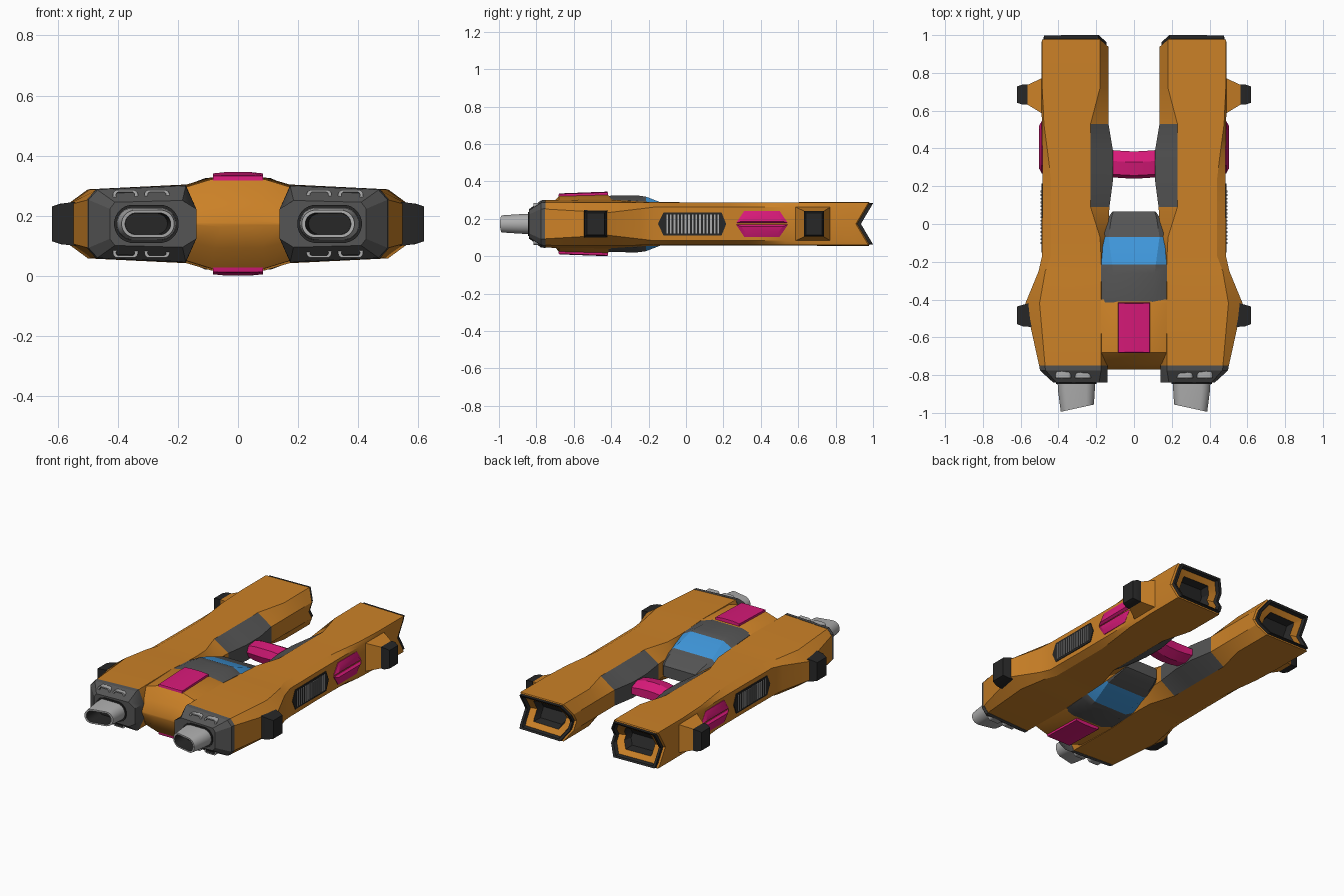
import bpy, bmesh
from math import pi, cos, sin, radians

if "Cube" in bpy.data.objects:
    bpy.data.objects.remove(bpy.data.objects["Cube"])

ZC = 0.1725  # the ship is symmetric above and below this height


def material(name, r, g, b):
    m = bpy.data.materials.new(name)
    m.diffuse_color = (r, g, b, 1)
    m.use_nodes = True
    m.node_tree.nodes["Principled BSDF"].inputs["Base Color"].default_value = m.diffuse_color
    return m


ORANGE = material("orange", .6, .22, .02)
PINK = material("pink", .68, .01, .19)
BLUE = material("blue", .05, .31, .71)
GREY = material("dark_grey", .09, .09, .09)
BLACK = material("black", .02, .02, .02)
LIGHT = material("light_grey", .42, .42, .42)


def skin(name, rings, mats, pick=None, split=False, mirror="", angle=25):
    """Join rings of points into a closed skin; split caps fold along the mid height."""
    bm = bmesh.new()
    vs = [[bm.verts.new(p) for p in r] for r in rings]
    n = len(rings[0])
    for i in range(len(rings) - 1):
        for j in range(n):
            k = (j + 1) % n
            f = bm.faces.new((vs[i][j], vs[i][k], vs[i + 1][k], vs[i + 1][j]))
            f.material_index = pick(i, j) if pick else 0
    for r, i in ((vs[0], 0), (vs[-1], len(rings) - 2)):
        h = n // 2
        for c in ([r[:h + 1], r[h:] + r[:1]] if split else [r]):
            f = bm.faces.new(c)
            f.material_index = pick(i, 0) if pick else 0
    bmesh.ops.recalc_face_normals(bm, faces=bm.faces)
    me = bpy.data.meshes.new(name)
    bm.to_mesh(me)
    bm.free()
    ob = bpy.data.objects.new(name, me)
    bpy.context.collection.objects.link(ob)
    ob.location.z = ZC
    for m in mats:
        me.materials.append(m)
    if mirror:
        md = ob.modifiers.new("Mirror", "MIRROR")
        md.use_axis = ("x" in mirror, False, "z" in mirror)
        md.use_mirror_merge = False
    bpy.ops.object.select_all(action="DESELECT")
    ob.select_set(True)
    bpy.context.view_layer.objects.active = ob
    bpy.ops.object.shade_smooth_by_angle(angle=radians(angle))
    return ob


def ring(y, upper, notch=0):
    """Full section from its upper half, given from mid height to mid height."""
    pts = upper + [(x, -z) for x, z in reversed(upper[1:-1])]
    return [(x, y - notch * (1 - abs(z) / .118), z) for x, z in pts]


def rect(x, y0, y1, z):
    return [(x, y0, -z), (x, y1, -z), (x, y1, z), (x, y0, z)]


def box(name, x0, x1, y0, y1, z0, z1, mat, mirror=""):
    return skin(name, [[(x, y0, z0), (x, y1, z0), (x, y1, z1), (x, y0, z1)]
                       for x in (x0, x1)], [mat], mirror=mirror)


def stadium(cx, cz, w, h, y, slant=0, n=24):
    """Flat-sided oval around the y axis."""
    out = []
    for k in range(n):
        a = 2 * pi * (k + .5) / n
        x = (w - h) * (1 if cos(a) > 0 else -1) + h * cos(a)
        out.append((cx + x, y - slant * x, cz + h * sin(a)))
    return out


# Side hulls: y, inner mid x, inner top x, top, outer top x, outer top, outer x, shoulder
STATIONS = [
    (-.76, .14, .175, .127, .47, .114, .50, .080),
    (-.42, .15, .175, .131, .50, .115, .575, .060),
    (-.25, .15, .175, .120, .47, .114, .505, .080),
    (-.17, .15, .175, .117, .44, .114, .487, .090),
    (-.07, .14, .180, .116, .44, .114, .487, .090),
    (.09, .13, .230, .115, .44, .114, .485, .090),
    (.24, .11, .230, .115, .44, .114, .485, .090),
    (.38, .11, .230, .115, .457, .114, .485, .090),
    (.53, .135, .230, .115, .477, .114, .488, .090),
    (.72, .135, .180, .117, .486, .114, .490, .090),
    (.90, .135, .180, .118, .486, .114, .490, .090),
]


def hull_half(xi, xt, h, xo, h2, xs, s):
    return [(xi, 0), (xi, .05), (xt, h), (xo, h2), (xs, s), (xs, 0)]


rings = [ring(s[0], hull_half(*s[1:])) for s in STATIONS]
end = hull_half(*STATIONS[-1][1:])
# notched tail end with stepped trim
for scale, y in ((1, .978), (.94, .985), (.94, 1.005), (.85, 1.005), (.81, .985), (.58, .975), (.5, .93)):
    rings.append(ring(y, [(.315 + (x - .315) * scale, z * scale) for x, z in end], .07))


def hull_mat(i, j):
    if 5 <= i <= 7 and j in (0, 1, 8, 9):
        return 1
    return 2 if i in (12, 13, 14, 16) else 0


skin("side_hull", rings, [ORANGE, GREY, BLACK], hull_mat, True, "x")

# Engine caps
skin("engine_cap", [
    ring(-.75, hull_half(.139, .174, .129, .472, .116, .502, .082)),
    ring(-.775, hull_half(.139, .174, .126, .468, .113, .498, .08)),
    ring(-.84, hull_half(.139, .185, .078, .41, .072, .427, .05))], [GREY], split=True, mirror="x")

# Main nozzles with a slanted hollow mouth, and small vents above and below
skin("nozzle_collar", [stadium(.305, 0, .108, .064, -.82), stadium(.305, 0, .108, .064, -.846)],
     [BLACK], mirror="x")
skin("main_nozzle", [
    stadium(.305, 0, .1, .055, -.83), stadium(.305, 0, .098, .053, -.88),
    stadium(.3, 0, .088, .046, -.975, .22), stadium(.3, 0, .076, .036, -.975, .22),
    stadium(.305, 0, .07, .034, -.87)],
    [LIGHT, BLACK], lambda i, j: int(i == 3), mirror="x")
for k, x in enumerate((.27, .375)):
    skin(f"small_vent_{k}", [
        stadium(x, .096, .042, .017, -.77), stadium(x, .096, .042, .017, -.815),
        stadium(x, .096, .031, .010, -.815), stadium(x, .096, .031, .010, -.795)],
        [LIGHT, BLACK], lambda i, j: int(i == 2), mirror="xz")


def mid_half(w, e, wt, h):
    return [(-w, 0), (-w, e), (-wt, h), (wt, h), (w, e), (w, 0)]


# Central nose block
skin("nose_block", [
    ring(-.77, mid_half(.14, .004, .05, .01)),
    ring(-.74, mid_half(.165, .06, .08, .08)),
    ring(-.68, mid_half(.175, .122, .09, .148)),
    ring(-.42, mid_half(.175, .13, .09, .155)),
    ring(-.40, mid_half(.175, .13, .09, .145))], [ORANGE], split=True)

# Pink hatches on top and underside
skin("hatch", [
    [(-.085, -.685, .13), (.085, -.685, .13), (.085, -.415, .13), (-.085, -.415, .13)],
    [(-.083, -.68, .160), (.083, -.68, .160), (.083, -.418, .168), (-.083, -.418, .168)],
    [(-.04, -.675, .163), (.04, -.675, .163), (.04, -.42, .1725), (-.04, -.42, .1725)]],
    [PINK], mirror="z")

# Cockpit body with a wraparound window
skin("cockpit", [
    ring(-.47, mid_half(.172, .125, .092, .143)),
    ring(-.40, mid_half(.172, .129, .10, .151)),
    ring(-.26, mid_half(.174, .122, .11, .152)),
    ring(-.215, mid_half(.178, .112, .115, .146)),
    ring(-.07, mid_half(.172, .06, .135, .09)),
    ring(.03, mid_half(.14, .04, .12, .055)),
    ring(.065, mid_half(.115, .025, .11, .035))],
    [GREY, BLUE], lambda i, j: int(i == 3 and j in (1, 2, 3, 6, 7, 8)), True)

# Cross bar between the side hulls
skin("cross_bar", [
    [(x, y, z * s) for y, z in ((c - .072, 0), (c - .055, .045), (c + .015, .055),
                                (c + .072, .025), (c + .072, -.025), (c + .015, -.055), (c - .055, -.045))]
    for x, s, c in ((-.13, .75, .32), (-.06, 1, .315), (0, 1.05, .312), (.06, 1, .315), (.13, .75, .32))],
    [PINK], angle=15)

# Side pods: tapered orange mount and dark block
skin("rear_pod_mount", [rect(.47, .575, .78, .095), rect(.572, .637, .733, .066)], [ORANGE], mirror="x")
skin("rear_pod", [rect(.565, .632, .738, .068), rect(.59, .632, .738, .068), rect(.62, .642, .728, .058)],
     [BLACK], mirror="x")
skin("front_pod", [rect(.53, -.545, -.41, .075), rect(.585, -.543, -.427, .068), rect(.62, -.53, -.437, .058)],
     [BLACK], mirror="x")

# Side grille with upright fins
OUT = [(-.15, 0), (-.12, .062), (.19, .062), (.215, 0), (.19, -.062), (-.12, -.062)]
skin("grille_frame", [[(x, y, z) for y, z in OUT] for x in (.46, .490)], [BLACK], mirror="x")
for k in range(15):
    y = -.105 + k * .0195
    box(f"grille_fin_{k}", .485, .495, y, y + .009, -.05, .05, LIGHT, "x")

# Pink faceted side lights, upper and lower halves
skin("side_light", [
    [(.47, .268, .004), (.47, .545, .004), (.47, .5, .07), (.47, .312, .07)],
    [(.489, .268, .004), (.489, .545, .004), (.489, .5, .07), (.489, .312, .07)],
    [(.503, .295, .014), (.503, .518, .014), (.497, .49, .048), (.497, .322, .048)]],
    [PINK], mirror="xz")
